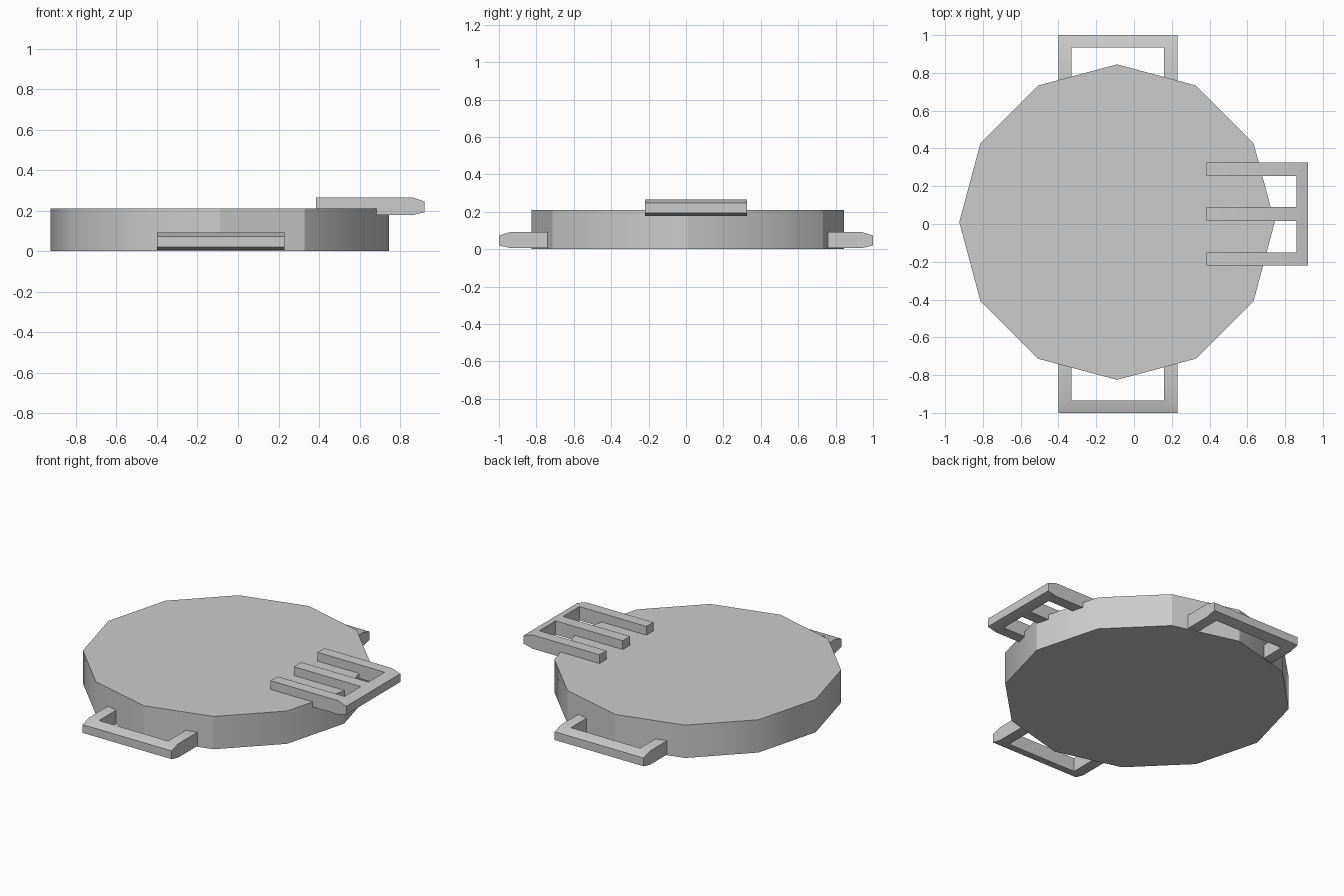
import bpy, bmesh, math
from mathutils import Matrix

cube = bpy.data.objects.get("Cube")
if cube:
    bpy.data.objects.remove(cube, do_unlink=True)

grey = bpy.data.materials.new("plain grey")
grey.use_nodes = True
colour = (0.6, 0.6, 0.6, 1)
grey.diffuse_color = colour
grey.node_tree.nodes["Principled BSDF"].inputs["Base Color"].default_value = colour


def finish(bm, name):
    bmesh.ops.recalc_face_normals(bm, faces=bm.faces)
    mesh = bpy.data.meshes.new(name)
    bm.to_mesh(mesh)
    bm.free()
    mesh.materials.append(grey)
    obj = bpy.data.objects.new(name, mesh)
    bpy.context.collection.objects.link(obj)
    bpy.ops.object.select_all(action='DESELECT')
    obj.select_set(True)
    bpy.context.view_layer.objects.active = obj
    bpy.ops.object.shade_smooth_by_angle(angle=math.radians(30))
    return obj


def comb(name, stops, root, inner, tip, low, angle):
    """Tapered cross bar with prongs reaching inward, built along +x, turned about z.
    Stops mark prong, gap, prong... along the bar."""
    bm = bmesh.new()
    high = low + 0.088
    profile = [(inner, low), (inner, high), (tip, high - 0.02), (tip, low + 0.015)]
    rings = [[bm.verts.new((x, y, z)) for x, z in profile] for y in stops]
    bm.faces.new(rings[0])
    bm.faces.new(rings[-1])
    prongs = []
    for i, (a, b) in enumerate(zip(rings, rings[1:])):
        for k in range(4):
            n = (k + 1) % 4
            face = bm.faces.new((a[k], a[n], b[n], b[k]))
            if k == 0 and i % 2 == 0:
                prongs.append(face)
    # pull the prongs out of the inner side of the bar
    ends = bmesh.ops.extrude_discrete_faces(bm, faces=prongs)["faces"]
    for face in ends:
        for v in face.verts:
            v.co.x = root
    bmesh.ops.remove_doubles(bm, verts=bm.verts, dist=0.0001)
    bm.transform(Matrix.Rotation(angle, 4, 'Z'))
    return finish(bm, name)


# Twelve-sided disc
bm = bmesh.new()
bmesh.ops.create_cone(bm, cap_ends=True, segments=12, radius1=0.835, radius2=0.835, depth=0.21,
                      matrix=Matrix.Translation((-0.09, 0.01, 0.105)))
finish(bm, "disc_body")

# Side handles: the bar runs along x after the quarter turn
comb("back_handle", [-0.23, -0.16, 0.33, 0.40], 0.74, 0.935, 1.0, 0.005, math.pi / 2)
comb("front_handle", [-0.40, -0.33, 0.16, 0.23], 0.74, 0.935, 1.0, 0.005, -math.pi / 2)

# Three-pronged piece resting on the top edge
comb("three_prong_clip", [-0.22, -0.15, 0.015, 0.09, 0.255, 0.325], 0.385, 0.86, 0.922, 0.178, 0)
